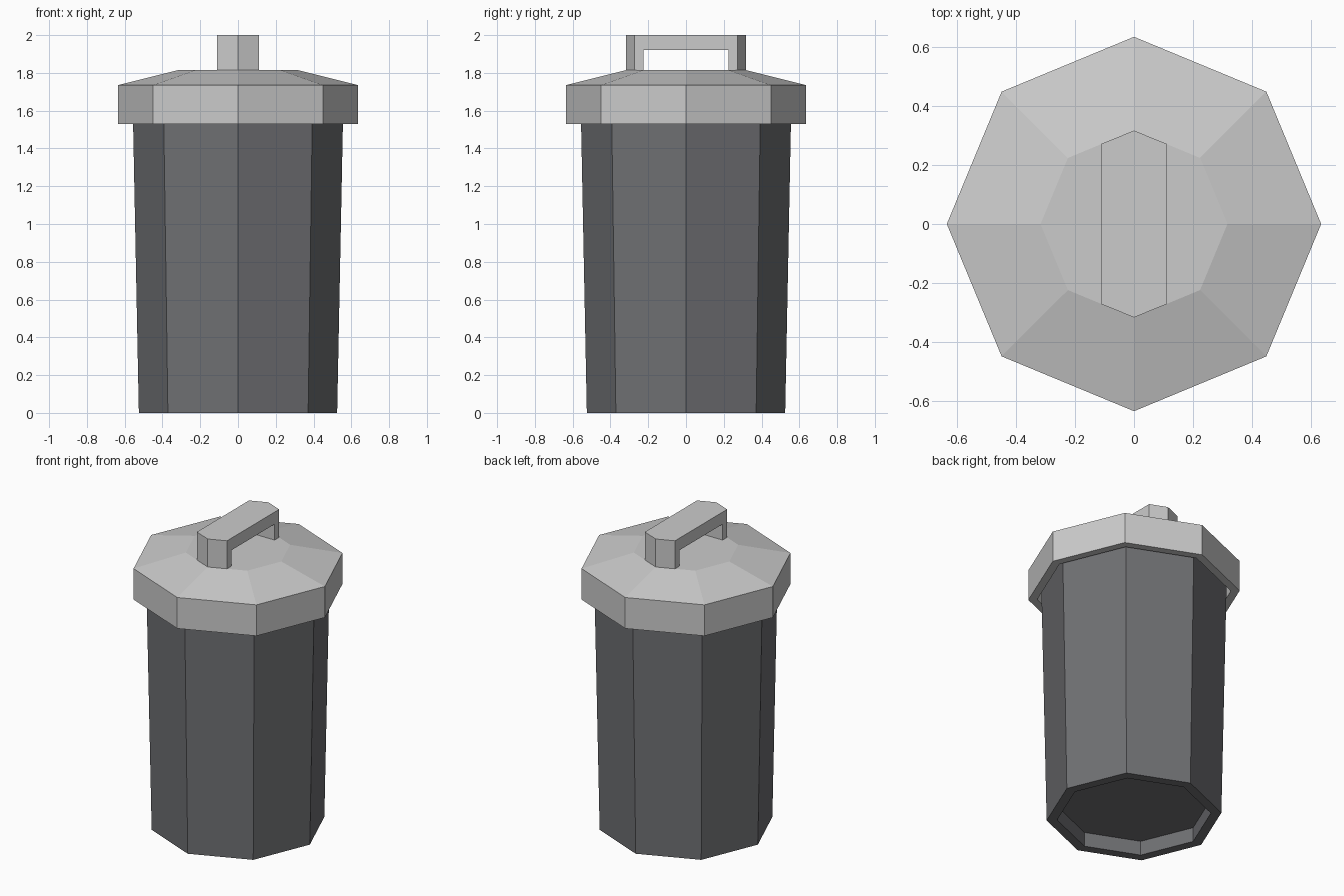
import bpy, bmesh, math

if "Cube" in bpy.data.objects:
    bpy.data.objects.remove(bpy.data.objects["Cube"])

SIDES = 8


def make_object(name, bm, material=None):
    bmesh.ops.recalc_face_normals(bm, faces=bm.faces)
    mesh = bpy.data.meshes.new(name)
    bm.to_mesh(mesh)
    bm.free()
    obj = bpy.data.objects.new(name, mesh)
    bpy.context.collection.objects.link(obj)
    if material:
        mesh.materials.append(material)
    return obj


def bridge(bm, a, b):
    for i in range(len(a)):
        j = (i + 1) % len(a)
        bm.faces.new((a[i], a[j], b[j], b[i]))


def octagon_lathe(name, profile, material=None):
    """Stack octagonal rings along a (radius, z) profile and cap both ends."""
    bm = bmesh.new()
    rings = [[bm.verts.new((r * math.cos(k * math.tau / SIDES),
                            r * math.sin(k * math.tau / SIDES), z))
              for k in range(SIDES)] for r, z in profile]
    for a, b in zip(rings, rings[1:]):
        bridge(bm, a, b)
    bm.faces.new(rings[0])
    bm.faces.new(rings[-1])
    return make_object(name, bm, material)


dark = bpy.data.materials.new("dark_grey")
dark.diffuse_color = (0.16, 0.163, 0.173, 1)
dark.use_nodes = True
dark.node_tree.nodes["Principled BSDF"].inputs["Base Color"].default_value = dark.diffuse_color

# Tapered bin body with a recessed base, running up under the lid
octagon_lathe("bin_body", [(0.462, 0.095), (0.462, 0), (0.525, 0), (0.559, 1.71)], dark)

# Hollow lid: inner roof, inner wall, rim, sloped top
octagon_lathe("lid", [(0.30, 1.79), (0.582, 1.72), (0.582, 1.53),
                      (0.635, 1.53), (0.635, 1.735), (0.317, 1.815)])

# Handle: U-shaped side profiles across its width, with pointed ends
bm = bmesh.new()
columns = []
for x, end in ((-0.11, 0.272), (0, 0.317), (0.11, 0.272)):
    half = [(end, 2.0), (end, 1.815), (0.225, 1.815), (0.225, 1.92)]
    outline = half + [(-y, z) for y, z in reversed(half)]
    columns.append([bm.verts.new((x, y, z)) for y, z in outline])
for a, b in zip(columns, columns[1:]):
    bridge(bm, a, b)
bm.faces.new(columns[0])
bm.faces.new(columns[-1])
make_object("lid_handle", bm)
